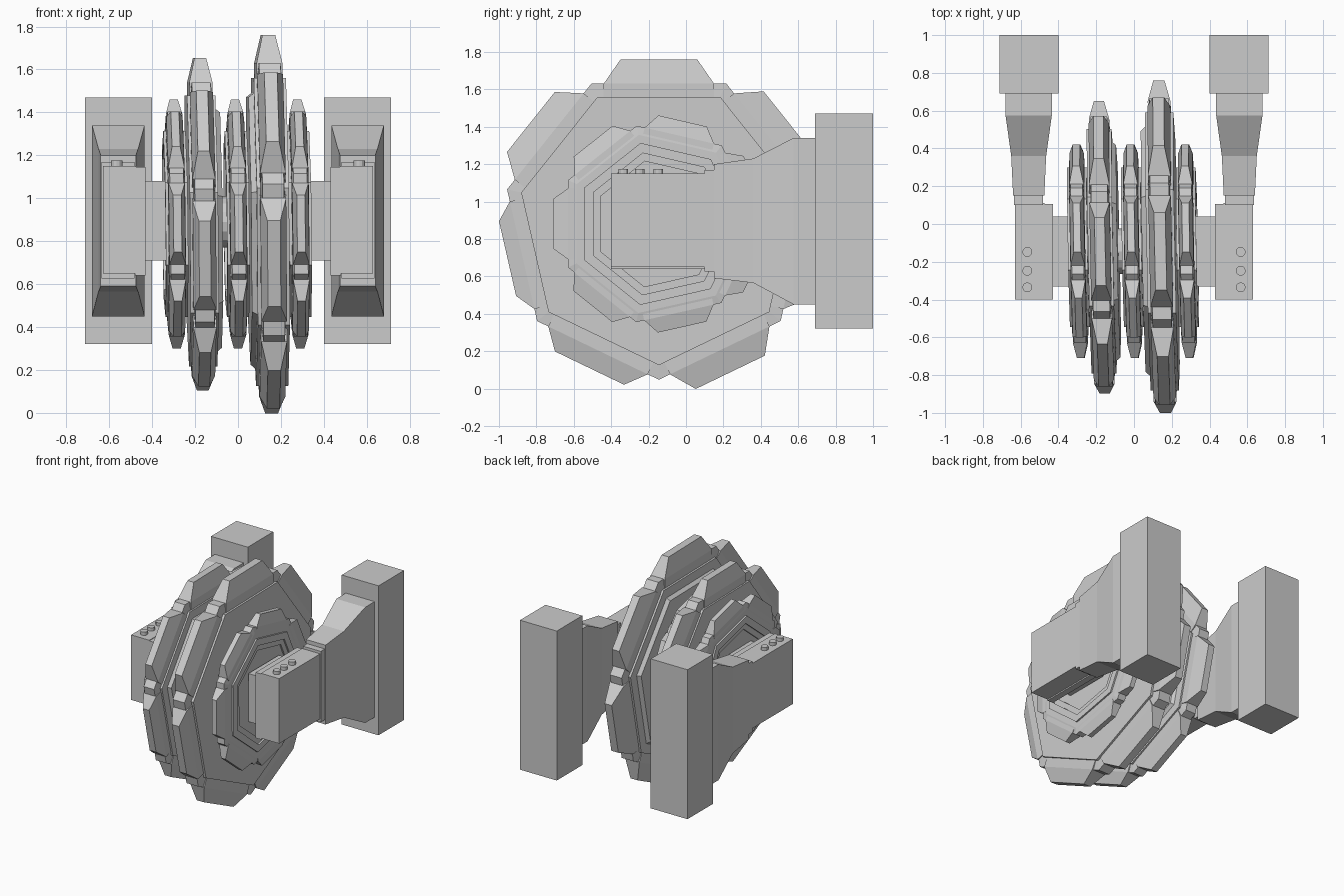
import bpy, bmesh
from math import sin, cos, tan, pi, radians

if "Cube" in bpy.data.objects:
    bpy.data.objects.remove(bpy.data.objects["Cube"])

CY, CZ = -0.145, 0.88          # axle centre
SIDES = 7


def finish(bm, name):
    bmesh.ops.recalc_face_normals(bm, faces=bm.faces)
    me = bpy.data.meshes.new(name)
    bm.to_mesh(me)
    bm.free()
    ob = bpy.data.objects.new(name, me)
    bpy.context.collection.objects.link(ob)
    return ob


def loft(bm, rings):
    """Skin a list of equal-length point loops and cap both ends."""
    loops = [[bm.verts.new(p) for p in r] for r in rings]
    n = len(loops[0])
    for a, b in zip(loops, loops[1:]):
        for i in range(n):
            j = (i + 1) % n
            bm.faces.new((a[i], a[j], b[j], b[i]))
    bm.faces.new(loops[0])
    bm.faces.new(loops[-1])


def box(name, x0, x1, y0, y1, z0, z1):
    return frames(name, [(y0, x0, x1, z0, z1), (y1, x0, x1, z0, z1)])


def frames(name, secs):
    """Rectangular sections (y, x0, x1, z0, z1) lofted along y."""
    bm = bmesh.new()
    loft(bm, [[(x0, y, z0), (x1, y, z0), (x1, y, z1), (x0, y, z1)]
              for y, x0, x1, z0, z1 in secs])
    return finish(bm, name)


def mirrored(ob):
    """Copy a right-hand part to the left."""
    bm = bmesh.new()
    bm.from_mesh(ob.data)
    for v in bm.verts:
        v.co.x *= -1
    finish(bm, ob.name + "_left")
    ob.name += "_right"


def disc(name, x, profile, tips, base, tip_w, base_w, thick, turn=0, flip=1):
    """Seven-sided stepped disc; profile is (offset, apothem), tips the tooth heights."""
    def P(off, d, t, a):
        y, z = d * cos(a) - t * sin(a), d * sin(a) + t * cos(a)
        return (x + flip * off - 0.02 * y - 0.012 * z, CY + y, CZ + z)

    bm = bmesh.new()
    ang = [pi / 2 + radians(turn) + i * 2 * pi / SIDES for i in range(SIDES)]
    loft(bm, [[P(o, d, d * tan(pi / SIDES), a) for a in ang] for o, d in profile])
    for a, tip in zip(ang, tips):
        rings = []
        for d, w, h in ((base - 0.1, base_w, thick), (base, base_w, thick),
                        (tip, tip_w, thick * 0.5)):
            rings.append([P(-h, d, -w, a), P(h, d, -w, a), P(h, d, w, a), P(-h, d, w, a)])
        loft(bm, rings)
    finish(bm, name)


# large crushing discs, thin collar on the side facing the middle
tips = [0.88, 0.875, 0.83, 0.855, 0.88, 0.88, 0.88]
big = [(-0.1, 0.50), (-0.1, 0.59), (-0.075, 0.61), (-0.075, 0.68), (-0.058, 0.68),
       (-0.05, 0.75), (0.05, 0.75), (0.055, 0.68), (0.075, 0.68), (0.075, 0.50)]
disc("large_disc", 0.15, big, tips, 0.75, 0.205, 0.295, 0.06)
s = 0.88
disc("medium_disc", -0.17, [(o * 0.88, d * s) for o, d in big],
     [t * s for t in tips], 0.75 * s, 0.205 * s, 0.295 * s, 0.054, flip=-1)

# three small discs with shallow recessed faces
small = [(-0.028, 0.31), (-0.04, 0.31), (-0.04, 0.35), (-0.052, 0.35), (-0.052, 0.40),
         (-0.04, 0.40), (-0.04, 0.44), (-0.032, 0.485), (0.032, 0.485), (0.04, 0.44),
         (0.04, 0.40), (0.052, 0.40), (0.052, 0.35), (0.04, 0.35), (0.04, 0.31), (0.028, 0.31)]
for i, x in enumerate((-0.293, -0.007, 0.283)):
    disc("small_disc_%d" % (i + 1), x, small, [0.565] * 7, 0.485, 0.133, 0.19, 0.038, turn=-13)

# axle through all discs
bpy.ops.mesh.primitive_cylinder_add(vertices=16, radius=0.12, depth=0.8,
                                    location=(0, CY, CZ + 0.01), rotation=(0, pi / 2, 0))
bpy.context.object.name = "axle"

# support arm, built on the right and mirrored
parts = [
    box("axle_hub", 0.32, 0.435, -0.33, 0.04, 0.71, 1.08),
    box("bearing_plate", 0.43, 0.48, -0.40, 0.105, 0.64, 1.145),
    box("arm_end", 0.475, 0.63, -0.40, 0.11, 0.65, 1.15),
    box("arm_collar", 0.483, 0.635, 0.10, 0.155, 0.625, 1.17),
    frames("arm_flare", [(0.15, 0.475, 0.64, 0.59, 1.20), (0.36, 0.465, 0.65, 0.565, 1.23),
                         (0.575, 0.435, 0.68, 0.45, 1.34), (0.71, 0.435, 0.68, 0.45, 1.34)]),
    box("mount_block", 0.40, 0.713, 0.69, 1.0, 0.32, 1.47),
]

# bolts on top of the arm end
for i, y in enumerate((-0.335, -0.248, -0.148)):
    bm = bmesh.new()
    loft(bm, [[(0.565 + 0.026 * cos(k * pi / 6), y + 0.026 * sin(k * pi / 6), z)
               for k in range(12)] for z in (1.14, 1.175)])
    parts.append(finish(bm, "arm_bolt_%d" % (i + 1)))

for p in parts:
    mirrored(p)
